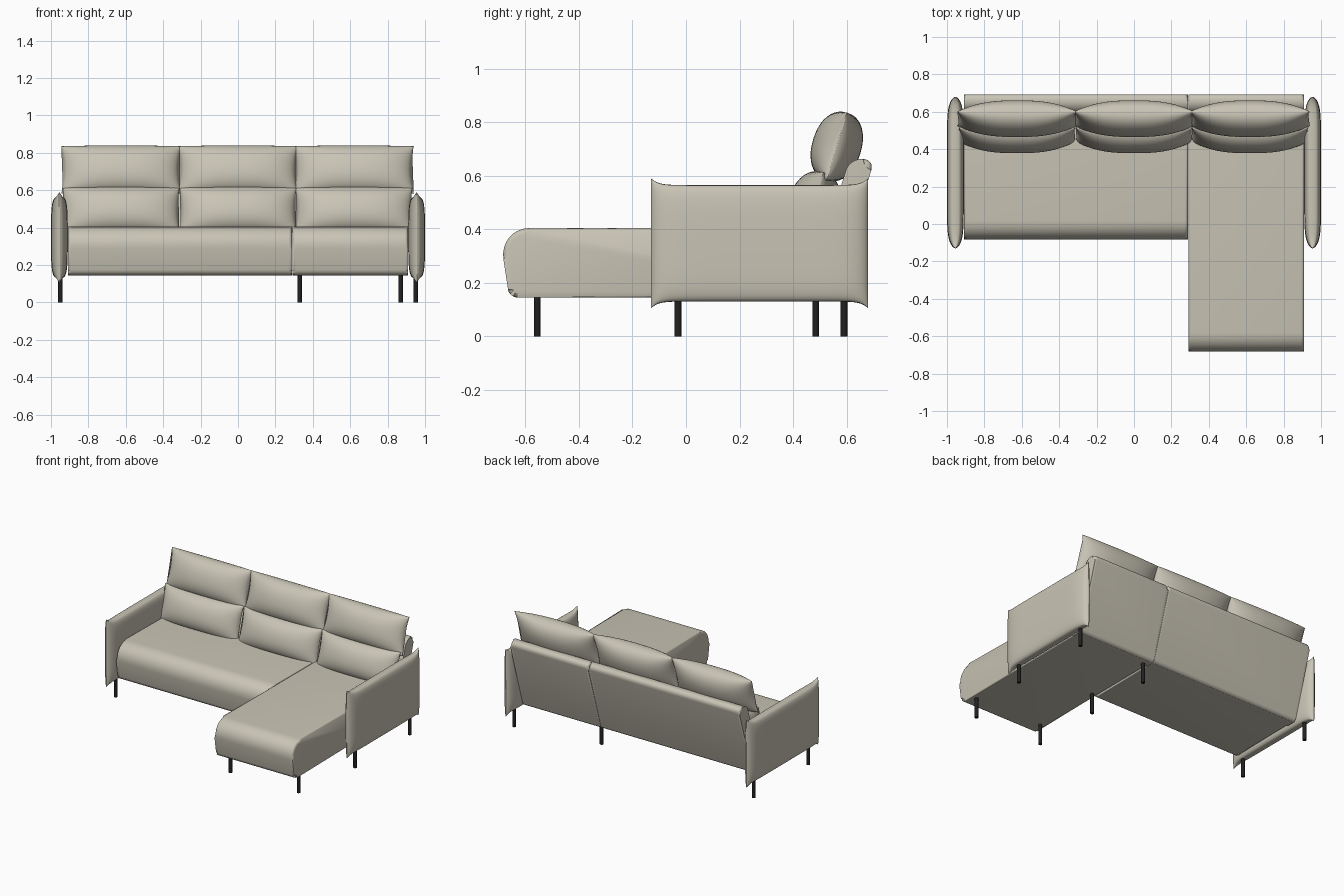
import bpy, bmesh
from math import sin, cos, pi, radians, copysign
from mathutils import Vector, Matrix

if "Cube" in bpy.data.objects:
    bpy.data.objects.remove(bpy.data.objects["Cube"])


def material(name, rgb):
    m = bpy.data.materials.new(name)
    m.use_nodes = True
    m.diffuse_color = (*rgb, 1)
    bsdf = m.node_tree.nodes["Principled BSDF"]
    bsdf.inputs["Base Color"].default_value = (*rgb, 1)
    bsdf.inputs["Roughness"].default_value = 0.8
    return m


FABRIC = material("warm_grey_fabric", (0.58, 0.55, 0.46))
METAL = material("black_metal", (0.015, 0.015, 0.016))


def finish(bm, name, mat, angle=45):
    bmesh.ops.recalc_face_normals(bm, faces=bm.faces)
    mesh = bpy.data.meshes.new(name)
    bm.to_mesh(mesh)
    bm.free()
    mesh.materials.append(mat)
    mesh.shade_smooth()
    mesh.set_sharp_from_angle(angle=radians(angle))
    ob = bpy.data.objects.new(name, mesh)
    bpy.context.collection.objects.link(ob)
    return ob


def fillet(corners, steps=8):
    """Round each (y, z, radius) corner with a quadratic-style arc."""
    out = []
    n = len(corners)
    for i, (y, z, r) in enumerate(corners):
        p = Vector((y, z))
        if r == 0:
            out.append(p)
            continue
        a = p + (Vector(corners[i - 1][:2]) - p).normalized() * r
        b = p + (Vector(corners[(i + 1) % n][:2]) - p).normalized() * r
        c = a + b - p
        for k in range(steps + 1):
            t = k / steps * pi / 2
            out.append(c + (a - c) * cos(t) + (b - c) * sin(t))
    return out


def upholstered_block(name, corners, x0, x1, edge=0.018):
    """Side profile extruded along x, with softened side rims."""
    bm = bmesh.new()
    pts = fillet(corners)
    rings = [[bm.verts.new((x, p.x, p.y)) for p in pts] for x in (x0, x1)]
    for ring in rings:
        bm.faces.new(ring)
    n = len(pts)
    for i in range(n):
        j = (i + 1) % n
        bm.faces.new((rings[0][i], rings[0][j], rings[1][j], rings[1][i]))
    rim = [e for e in bm.edges if abs(e.verts[0].co.x - e.verts[1].co.x) < 1e-6]
    bmesh.ops.bevel(bm, geom=rim, offset=edge, segments=4, profile=0.5,
                    affect='EDGES', clamp_overlap=False)
    return finish(bm, name, FABRIC)


def pillow(name, length, thick, height, matrix, power=2, flare=0.0, dip=0.0,
           full=2.5, around=40, along=48):
    """Cushion along local x, pinched to a thin vertical seam at both ends."""
    bm = bmesh.new()
    rings = []
    for i in range(along + 1):
        s = -cos(pi * i / along)
        t = max(thick * (1 - abs(s) ** full) ** 0.6, 0.003)
        h = height + flare * abs(s) ** 16
        ring = []
        for k in range(around):
            a = 2 * pi * k / around
            u = copysign(abs(cos(a)) ** (2 / power), cos(a))
            v = copysign(abs(sin(a)) ** (2 / power), sin(a))
            x = s * (length - dip * (1 - v * v))
            ring.append(bm.verts.new(matrix @ Vector((x, t * u, h * v))))
        rings.append(ring)
    for a, b in zip(rings, rings[1:]):
        for k in range(around):
            j = (k + 1) % around
            bm.faces.new((a[k], a[j], b[j], b[k]))
    bm.faces.new(rings[0])
    bm.faces.new(rings[-1])
    return finish(bm, name, FABRIC, 60)


# Seats and reclined back panels
for label, x0, x1, front in (("main", -0.91, 0.289, -0.095), ("chaise", 0.291, 0.91, -0.695)):
    upholstered_block(label + "_seat", [
        (front + 0.035, 0.145, 0.03), (front - 0.005, 0.405, 0.12),
        (0.53, 0.405, 0), (0.53, 0.145, 0)], x0, x1)
    upholstered_block(label + "_back_panel", [
        (0.45, 0.145, 0.02), (0.545, 0.145, 0.02),
        (0.705, 0.662, 0.044), (0.61, 0.662, 0.044)], x0, x1)

# Arm cushions with flared corners
for side, sx in (("right", -1), ("left", 1)):
    pose = Matrix.Translation((0.955 * sx, 0.275, 0.3475)) @ Matrix.Rotation(pi / 2, 4, 'Z')
    pillow(side + "_arm", 0.405, 0.045, 0.2175, pose, power=4, flare=0.025, full=8)

# Back cushions, each with an upper and a lower lobe
lean = Matrix.Rotation(radians(-17), 4, 'X')
for label, x in (("right", -0.625), ("middle", 0), ("left", 0.62)):
    pillow(label + "_upper_cushion", 0.32, 0.092, 0.132,
           Matrix.Translation((x, 0.563, 0.709)) @ lean, power=2.2, dip=0.018)
    pillow(label + "_lower_cushion", 0.312, 0.095, 0.125,
           Matrix.Translation((x, 0.478, 0.493)) @ lean, power=2.2, dip=0.012)

# Legs
spots = [(0.33, -0.555), (0.87, -0.555), (0.33, -0.03), (0.33, 0.485)]
spots += [(sx * 0.95, y) for sx in (-1, 1) for y in (-0.03, 0.59)]
for i, (x, y) in enumerate(spots):
    bm = bmesh.new()
    bmesh.ops.create_cone(bm, cap_ends=True, segments=16, radius1=0.0125, radius2=0.0125,
                          depth=0.16, matrix=Matrix.Translation((x, y, 0.08)))
    finish(bm, f"leg_{i + 1}", METAL)
